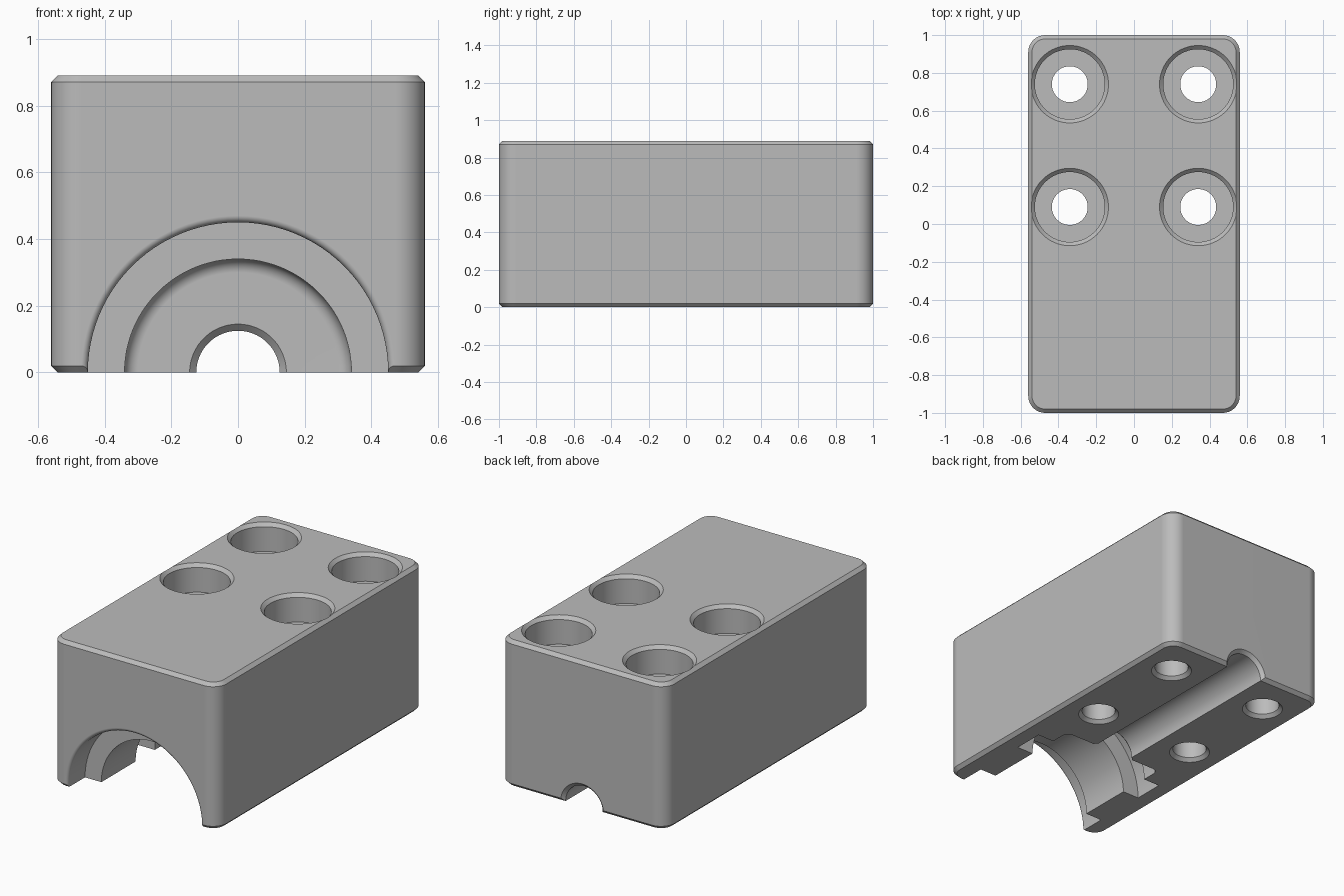
import bpy, bmesh, math
from mathutils import Matrix

if "Cube" in bpy.data.objects:
    bpy.data.objects.remove(bpy.data.objects["Cube"])

grey = bpy.data.materials.new("plain_grey")
grey.diffuse_color = (0.5, 0.5, 0.5, 1)
grey.use_nodes = True
grey.node_tree.nodes["Principled BSDF"].inputs["Base Color"].default_value = grey.diffuse_color


def make_object(name, bm):
    bmesh.ops.recalc_face_normals(bm, faces=bm.faces[:])
    mesh = bpy.data.meshes.new(name)
    bm.to_mesh(mesh)
    bm.free()
    mesh.materials.append(grey)
    obj = bpy.data.objects.new(name, mesh)
    bpy.context.collection.objects.link(obj)
    return obj


def loft(rings):
    """Skin a stack of closed rings and cap both ends."""
    bm = bmesh.new()
    rows = [[bm.verts.new(p) for p in ring] for ring in rings]
    for a, b in zip(rows, rows[1:]):
        for i in range(len(a)):
            j = (i + 1) % len(a)
            bm.faces.new((a[i], a[j], b[j], b[i]))
    bm.faces.new(rows[0])
    bm.faces.new(rows[-1])
    return bm


def rounded_rect(hx, hy, r, z, seg=10):
    pts = []
    for k, (sx, sy) in enumerate([(1, 1), (-1, 1), (-1, -1), (1, -1)]):
        for i in range(seg + 1):
            a = math.pi / 2 * (k + i / seg)
            pts.append((sx * (hx - r) + r * math.cos(a),
                        sy * (hy - r) + r * math.sin(a), z))
    return pts


def turned(profile, sides):
    """Solid of revolution about z from (radius, height) points."""
    return loft([[(r * math.cos(2 * math.pi * i / sides),
                   r * math.sin(2 * math.pi * i / sides), h)
                  for i in range(sides)] for r, h in profile])


def fillet(cr, cy, rad, a0, a1, n=7):
    return [(cr + rad * math.cos(math.radians(a0 + (a1 - a0) * i / n)),
             cy + rad * math.sin(math.radians(a0 + (a1 - a0) * i / n)))
            for i in range(n + 1)]


# Block with rounded corners and chamfered top and bottom rims
C = 0.02
block = make_object("clamp_block", loft([
    rounded_rect(0.56 - C, 1 - C, 0.07, 0),
    rounded_rect(0.56, 1, 0.09, C),
    rounded_rect(0.56, 1, 0.09, 0.89 - C),
    rounded_rect(0.56 - C, 1 - C, 0.07, 0.89)]))

# Shaft cavity along y: flared mouth, flange, ring groove, filleted pocket, rod channel
profile = [(0.47, -1.1)]
profile += fillet(0.47, -0.98, 0.02, 270, 180)
profile += [(0.45, -0.83), (0.34, -0.83), (0.34, -0.50), (0.45, -0.50),
            (0.45, -0.315), (0.34, -0.315)]
profile += fillet(0.30, -0.23, 0.04, 0, 90)
profile += [(0.145, -0.19), (0.125, -0.17), (0.125, 0.98), (0.145, 1.0), (0.145, 1.1)]
bm = turned(profile, 96)
# turn the z axis of the profile onto +y
bmesh.ops.transform(bm, matrix=Matrix.Rotation(-math.pi / 2, 4, 'X'), verts=bm.verts[:])
cutters = [make_object("shaft_cavity_cutter", bm)]

# Four counterbored screw holes
for x in (-0.34, 0.34):
    for y in (0.09, 0.74):
        bm = turned([(0.115, -0.1), (0.115, 0), (0.095, 0.02), (0.095, 0.72),
                     (0.185, 0.72), (0.185, 0.87), (0.205, 0.89), (0.205, 1.0)], 64)
        bmesh.ops.translate(bm, vec=(x, y, 0), verts=bm.verts[:])
        cutters.append(make_object("screw_hole_cutter", bm))

bpy.context.view_layer.objects.active = block
block.select_set(True)
for cutter in cutters:
    cutter.hide_render = True
    mod = block.modifiers.new("cut", 'BOOLEAN')
    mod.operation = 'DIFFERENCE'
    mod.solver = 'EXACT'
    mod.object = cutter
    bpy.ops.object.modifier_apply(modifier=mod.name)
    bpy.data.objects.remove(cutter)

bpy.ops.object.shade_smooth_by_angle(angle=math.radians(30))
weighted = block.modifiers.new("even_normals", 'WEIGHTED_NORMAL')
weighted.keep_sharp = True
